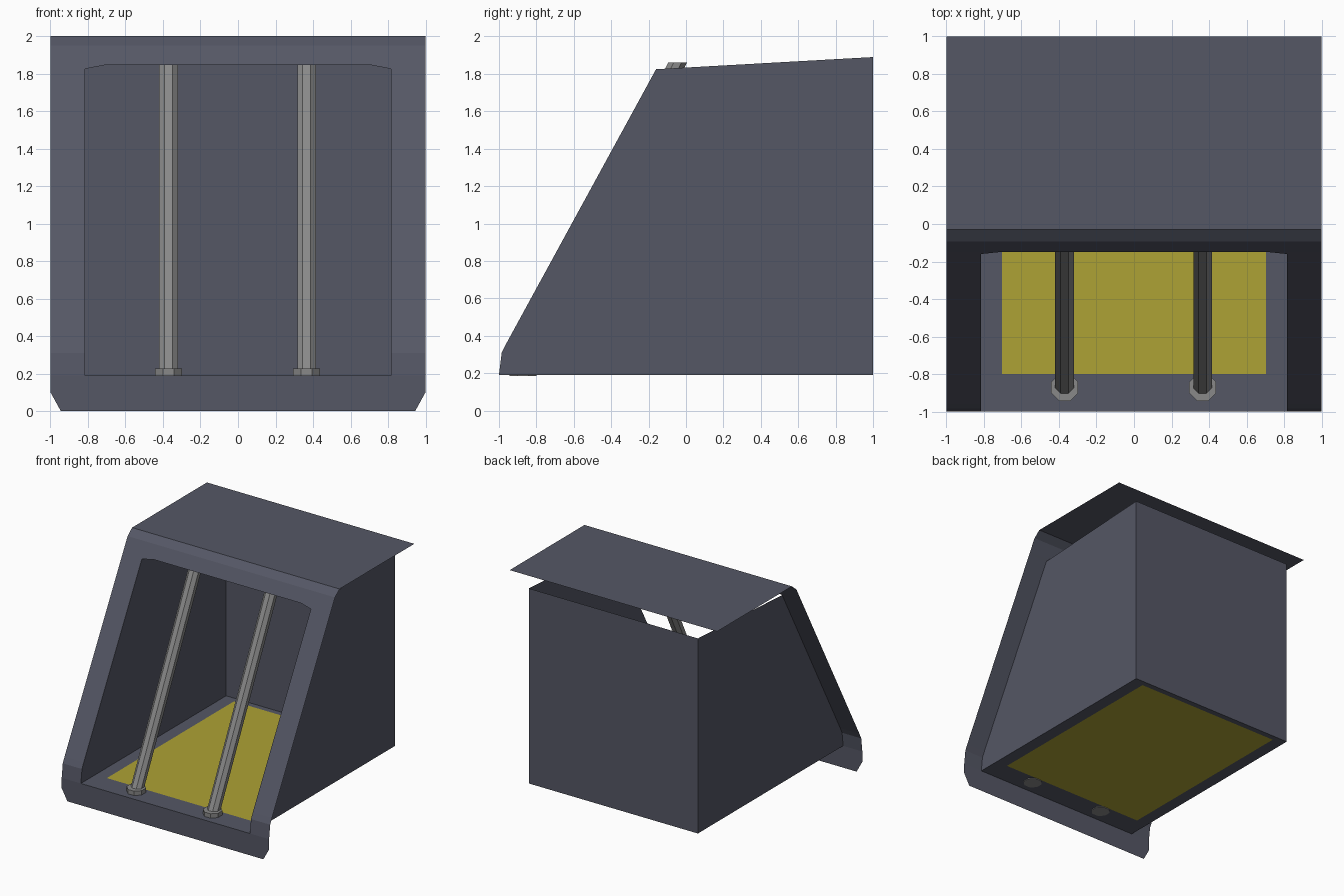
import bpy, bmesh, math

if "Cube" in bpy.data.objects:
    bpy.data.objects.remove(bpy.data.objects["Cube"])


def material(name, rgb):
    m = bpy.data.materials.new(name)
    m.diffuse_color = (*rgb, 1)
    m.use_nodes = True
    m.node_tree.nodes["Principled BSDF"].inputs["Base Color"].default_value = m.diffuse_color
    return m


SLATE = material("slate_paint", (0.09, 0.095, 0.13))
YELLOW = material("yellow_panel", (0.42, 0.36, 0.035))
STEEL = material("steel", (0.25, 0.25, 0.25))


def make(name, faces, mat, mirror=False):
    """Build an object from a list of polygons given as point lists."""
    bm = bmesh.new()
    for f in faces:
        bm.faces.new([bm.verts.new(p) for p in f])
    bmesh.ops.remove_doubles(bm, verts=bm.verts, dist=0.0005)
    me = bpy.data.meshes.new(name)
    bm.to_mesh(me)
    bm.free()
    me.materials.append(mat)
    ob = bpy.data.objects.new(name, me)
    bpy.context.collection.objects.link(ob)
    if mirror:
        mod = ob.modifiers.new("mirror", 'MIRROR')
        mod.use_clip = True
    return ob


# Front frame and roof: one bent sheet, rows of (inner x, outer x, y, z), mirrored
def strip(rows):
    return [[(a[0], *a[2:]), (a[1], *a[2:]), (b[1], *b[2:]), (b[0], *b[2:])]
            for a, b in zip(rows, rows[1:])]


IN = 0.815
lip = [(0, 0.945, -1, 0), (0, 1, -1, 0.10), (0, 1, -1, 0.19)]
sides = [(IN, 1, -1, 0.19), (IN, 1, -0.985, 0.31), (IN, 1, -0.96, 0.36),
         (IN, 1, -0.16, 1.825), (0.71, 1, -0.149, 1.845)]
top = [(0, 1, -0.149, 1.845), (0, 1, -0.092, 1.95), (0, 1, -0.03, 2)]
roof = [(0, 1, -0.03, 2), (0, 1, 1, 2)]
make("front_frame", strip(lip) + strip(sides) + strip(top), SLATE, True)
make("roof", strip(roof), SLATE, True)

# Open-topped bin: side walls follow the frame slope
FLOOR = 0.19
wall = [(-1, FLOOR), (-0.985, 0.31), (-0.96, 0.36), (-0.16, 1.825), (1, 1.89), (1, FLOOR)]
make("side_walls", [[(IN, y, z) for y, z in wall]], SLATE, True)
make("back_wall", [[(IN, 1, FLOOR), (IN, 1, 1.89), (-IN, 1, 1.89), (-IN, 1, FLOOR)]], SLATE)


# Floor border around the yellow panel
def rect(x, y0, y1):
    return [(-x, y0, FLOOR), (x, y0, FLOOR), (x, y1, FLOOR), (-x, y1, FLOOR)]


outer, inner = rect(IN, -1, 1), rect(0.705, -0.8, 0.95)
make("floor_border", [[outer[i], outer[(i + 1) % 4], inner[(i + 1) % 4], inner[i]]
                      for i in range(4)], SLATE)
make("floor_panel", [inner], YELLOW)


# Slanted bars and their foot collars: sheared octagonal prisms
def octagon(cx, cy, z, apothem):
    r = apothem / math.cos(math.pi / 8)
    return [(cx + r * math.cos((i + 0.5) * math.pi / 4),
             cy + r * math.sin((i + 0.5) * math.pi / 4), z) for i in range(8)]


def prism(name, x, y0, z0, y1, z1, apothem):
    a, b = octagon(x, y0, z0, apothem), octagon(x, y1, z1, apothem)
    quads = [[a[i], a[(i + 1) % 8], b[(i + 1) % 8], b[i]] for i in range(8)]
    make(name, quads + [a[::-1], b], STEEL)


for side, x in (("left", -0.37), ("right", 0.366)):
    prism(side + "_bar", x, -0.872, 0.19, -0.045, 1.86, 0.05)
    prism(side + "_bar_collar", x, -0.872, 0.184, -0.872, 0.228, 0.072)
